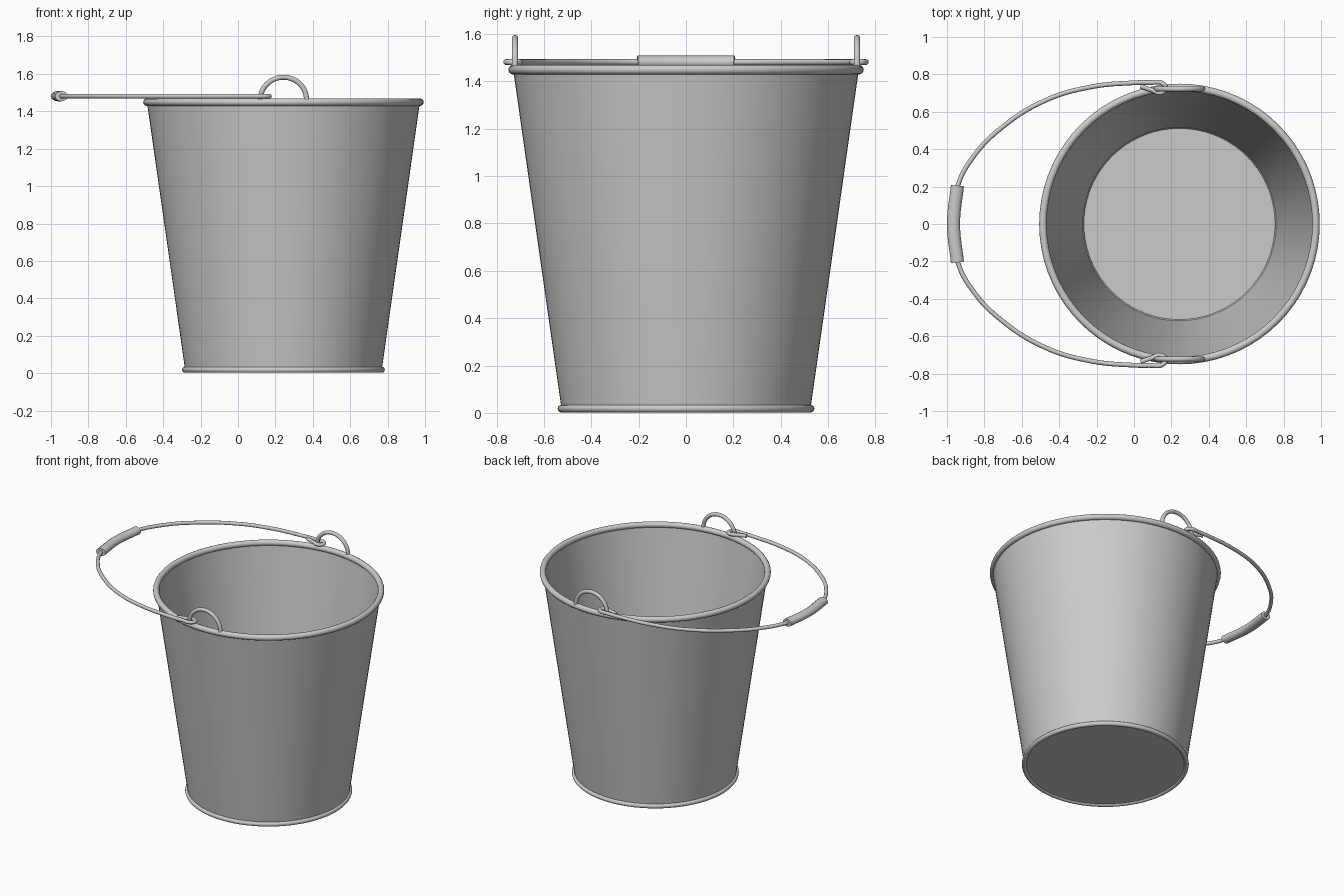
import bpy, bmesh, math
from mathutils import Matrix

if "Cube" in bpy.data.objects:
    bpy.data.objects.remove(bpy.data.objects["Cube"])

CX = 0.243      # bucket axis
HZ = 1.481      # height of the folded handle


def finish(obj, angle=40):
    bpy.ops.object.select_all(action='DESELECT')
    obj.select_set(True)
    bpy.context.view_layer.objects.active = obj
    bpy.ops.object.shade_smooth_by_angle(angle=math.radians(angle))
    return obj


def lathe(name, profile, steps=72, closed=False):
    """Spin an (r, z) profile around the bucket axis."""
    bm = bmesh.new()
    vs = [bm.verts.new((r, 0, z)) for r, z in profile]
    es = [bm.edges.new(p) for p in zip(vs, vs[1:])]
    if closed:
        es.append(bm.edges.new((vs[-1], vs[0])))
    bmesh.ops.spin(bm, geom=vs + es, cent=(0, 0, 0), axis=(0, 0, 1),
                   angle=math.tau, steps=steps)
    bmesh.ops.remove_doubles(bm, verts=bm.verts[:], dist=1e-5)
    bmesh.ops.recalc_face_normals(bm, faces=bm.faces[:])
    bm.transform(Matrix.Translation((CX, 0, 0)))
    me = bpy.data.meshes.new(name)
    bm.to_mesh(me)
    bm.free()
    obj = bpy.data.objects.new(name, me)
    bpy.context.collection.objects.link(obj)
    return finish(obj)


def ring(name, major, minor, z, sides=14):
    pts = [(major + minor * math.cos(i * math.tau / sides),
            z + minor * math.sin(i * math.tau / sides)) for i in range(sides)]
    return lathe(name, pts, closed=True)


def tube(name, points, radius, res=6):
    """Round wire through the given points."""
    cu = bpy.data.curves.new(name, 'CURVE')
    cu.dimensions = '3D'
    cu.bevel_depth = radius
    cu.bevel_resolution = 4
    cu.resolution_u = res
    cu.use_fill_caps = True
    sp = cu.splines.new('BEZIER')
    sp.bezier_points.add(len(points) - 1)
    for bp, p in zip(sp.bezier_points, points):
        bp.co = p
        bp.handle_left_type = bp.handle_right_type = 'AUTO'
    obj = bpy.data.objects.new(name, cu)
    bpy.context.collection.objects.link(obj)
    bpy.ops.object.select_all(action='DESELECT')
    obj.select_set(True)
    bpy.context.view_layer.objects.active = obj
    bpy.ops.object.convert(target='MESH')
    return finish(bpy.context.view_layer.objects.active)


# Thin-walled tapered body with a flat bottom
lathe("bucket_body", [(0, 0.012), (0.525, 0.012), (0.73, 1.45),
                      (0.72, 1.45), (0.516, 0.022), (0, 0.022)])

# Rolled rims
ring("top_rim", 0.73, 0.02, 1.449)
ring("base_rim", 0.526, 0.016, 0.018)

# Half-ring ears the handle hooks into
for side, label in ((1, "back"), (-1, "front")):
    arc = [(CX + 0.125 * math.cos(a), side * 0.722, 1.457 + 0.125 * math.sin(a))
           for a in (i * math.pi / 8 for i in range(9))]
    tube(label + "_ear", arc, 0.0135, 4)

# Wire handle folded to the left, with a hook at each end
half = [(0.035, 0.736), (0.09, 0.718), (0.145, 0.702), (0.168, 0.726),
        (0.155, 0.750), (0.08, 0.756), (0.0, 0.755), (-0.24, 0.731),
        (-0.48, 0.658), (-0.72, 0.505), (-0.855, 0.365), (-0.942, 0.205)]
path = half + [(-0.964, 0)] + [(x, -y) for x, y in reversed(half)]
tube("handle_wire", [(x, y, HZ) for x, y in path], 0.0125, 8)

# Slightly bent, flattened grip
grip = tube("handle_grip", [(-0.944, 0.205, 0), (-0.965, 0, 0), (-0.944, -0.205, 0)],
            0.035, 8)
for v in grip.data.vertices:
    v.co.z = v.co.z * 0.78 + HZ
